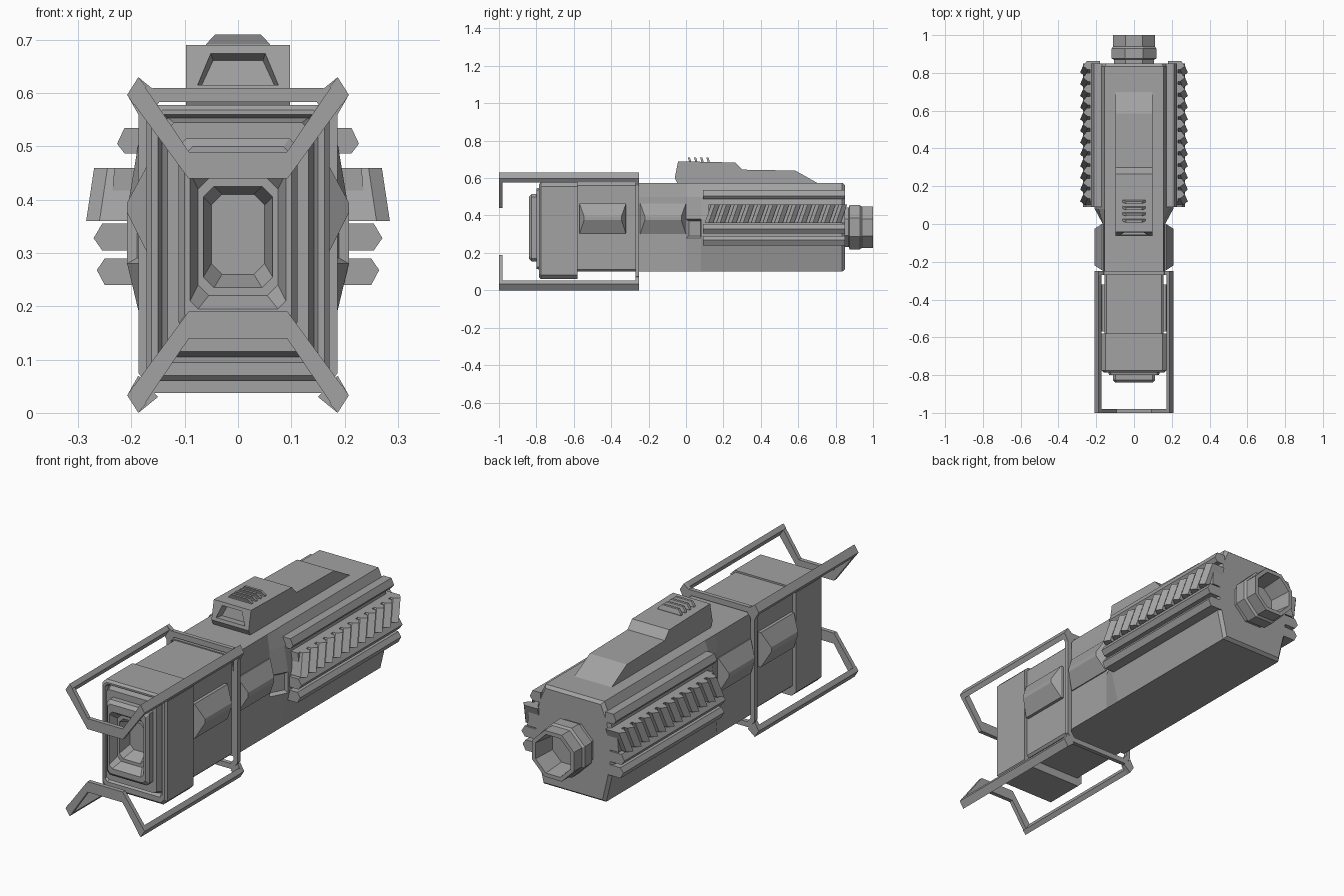
import bpy, bmesh
from math import cos, sin, pi

cube = bpy.data.objects.get("Cube")
if cube:
    bpy.data.objects.remove(cube, do_unlink=True)

grey = bpy.data.materials.new("gunmetal_grey")
grey.use_nodes = True
COLOUR = (0.36, 0.36, 0.36, 1)
grey.diffuse_color = COLOUR
grey.node_tree.nodes["Principled BSDF"].inputs["Base Color"].default_value = COLOUR


def finish(name, bm, mirror=False):
    bmesh.ops.recalc_face_normals(bm, faces=bm.faces)
    mesh = bpy.data.meshes.new(name)
    bm.to_mesh(mesh)
    bm.free()
    mesh.materials.append(grey)
    obj = bpy.data.objects.new(name, mesh)
    bpy.context.collection.objects.link(obj)
    if mirror:
        obj.modifiers.new("Mirror", "MIRROR")
    return obj


def loft(rings, loop=False):
    """Skin a list of equal-length 3D rings, capped unless looped."""
    bm = bmesh.new()
    vs = [[bm.verts.new(p) for p in ring] for ring in rings]
    n = len(vs[0])
    for a, b in zip(vs, vs[1:] + (vs[:1] if loop else [])):
        for i in range(n):
            j = (i + 1) % n
            bm.faces.new((a[i], a[j], b[j], b[i]))
    if not loop:
        bm.faces.new(vs[0])
        bm.faces.new(vs[-1])
    bmesh.ops.recalc_face_normals(bm, faces=bm.faces)
    return bm


def at_y(pts, y):
    return [(x, y, z) for x, z in pts]


def along_y(pts, y0, y1):
    return loft([at_y(pts, y0), at_y(pts, y1)])


def sym(half):
    """Complete a right-half outline across x = 0."""
    return half + [(-x, z) for x, z in reversed(half)]


def cham(hx, z0, z1, c):
    """Rectangle with chamfered corners."""
    return sym([(hx - c, z1), (hx, z1 - c), (hx, z0 + c), (hx - c, z0)])


# Rear body: plain section flaring into the wide six-sided housing
plain = sym([(.155, .575), (.165, .5), (.165, .38), (.165, .28), (.165, .10)])
wide = sym([(.155, .575), (.188, .5), (.208, .38), (.208, .28), (.165, .10)])
end = [(x * .94, .335 + (z - .335) * .95) for x, z in wide]
bm = loft([at_y(plain, -.27), at_y(plain, 0), at_y(wide, .08),
           at_y(wide, .835), at_y(end, .85)])
flares = [f for f in bm.faces if 0 < f.calc_center_median().y < .08
          and abs(f.normal.x) > .5 and .3 < f.calc_center_median().z < .4]
bmesh.ops.inset_region(bm, faces=flares, thickness=.015, depth=-.015)
finish("rear_body", bm)

# Slimmer middle body
finish("middle_body", along_y(cham(.155, .10, .57, .01), -.60, -.24))

# Front block with stepped face, groove, nose and funnel opening
steps = [(-.58, .172, .06, .578, .022), (-.775, .172, .06, .578, .022),
         (-.785, .162, .07, .568, .02), (-.785, .15, .095, .56, .012),
         (-.765, .143, .105, .553, .012), (-.80, .132, .115, .545, .012),
         (-.80, .112, .155, .515, .015), (-.825, .112, .155, .515, .015),
         (-.84, .10, .17, .50, .015), (-.84, .09, .195, .465, .015),
         (-.80, .075, .22, .44, .02), (-.80, .065, .235, .425, .02),
         (-.74, .05, .26, .41, .02)]
finish("front_block", loft([at_y(cham(*s[1:]), s[0]) for s in steps]))

# Hipped side pads
for name, y0, y1 in (("front_side_pad", -.57, -.32), ("rear_side_pad", -.245, 0)):
    def pad(x, dy, z0, z1):
        return [(x, y0 + dy, z0), (x, y1 - dy, z0), (x, y1 - dy, z1), (x, y0 + dy, z1)]
    finish(name, loft([pad(.14, 0, .30, .465), pad(.17, 0, .30, .465),
                       pad(.208, .025, .375, .395)]), True)

# Guard cage: ring round the body, corner rails and front loops
outer = sym([(.16, .61), (.187, .57), (.187, .075), (.16, .037)])
inner = sym([(.148, .583), (.165, .56), (.165, .085), (.148, .062)])
finish("cage_ring", loft([at_y(outer, -.27), at_y(outer, -.25),
                          at_y(inner, -.25), at_y(inner, -.27)], True))
rail = [(.187, .63), (.208, .597), (.195, .577), (.172, .612)]
bar = sym([(.092, .49), (.187, .63), (.208, .597), (.093, .44)])
for side in ("upper", "lower"):
    def flip(pts):
        return pts if side == "upper" else [(x, .63 - z) for x, z in pts]
    finish(side + "_cage_rail", along_y(flip(rail), -1, -.25), True)
    finish(side + "_cage_loop", along_y(flip(bar), -1, -.98))
    tab = [(.187, .63), (.208, .597), (.187, .56), (.15, .60)]
    finish(side + "_cage_corner", along_y(flip(tab), -.27, -.25), True)

# Long side rails on the housing
for name, x, tip, z0, z1, zt in (("upper_side_rail", .213, .227, .487, .535, .505),
                                 ("middle_side_rail", .255, .271, .305, .355, .328),
                                 ("lower_side_rail", .25, .265, .24, .29, .268)):
    outline = [(.17, z0), (x, z0), (tip, zt), (x, z1), (.17, z1)]
    finish(name, along_y(outline, .09, .85), True)

# Slanted grip teeth on a backing strip
strip = [(.17, .36), (.24, .36), (.232, .46), (.17, .46)]
finish("grip_strip", along_y(strip, .12, .85), True)
for i in range(12):
    y = .10 + i * .062

    def tooth(top, z, lean):
        return [(.18, y + lean, z), (top - .025, y + lean, z), (top, y + .02 + lean, z),
                (top - .02, y + .045 + lean, z), (.18, y + .045 + lean, z)]
    finish("grip_tooth", loft([tooth(.285, .36, 0), tooth(.27, .46, .035)]), True)

# Sight housing on top with a recessed front window
profile = [(-.04, .56), (-.06, .60), (-.042, .69), (.265, .683), (.30, .645),
           (.585, .64), (.70, .575), (.70, .56)]
bm = loft([[(x, y, z) for y, z in profile] for x in (-.098, .098)])
front = [f for f in bm.faces if f.normal.y < -.9 and f.calc_center_median().z > .6]
bmesh.ops.inset_region(bm, faces=front, thickness=.022)
for v in front[0].verts:
    v.co.x *= .62 if v.co.z > .64 else .92
bmesh.ops.inset_region(bm, faces=front, thickness=.008, depth=-.035)
finish("sight_housing", bm)

# Small fins on the sight
for i in range(4):
    y = .015 + i * .033

    def fin(hx, z, y):
        return [(-hx, y, z), (hx, y, z), (hx, y + .012, z), (-hx, y + .012, z)]
    finish("sight_fin", loft([fin(.062, .68, y), fin(.06, .692, y),
                              fin(.043, .71, y - .006)]))

# Hollow eight-sided rear nozzle
def octagon(y, apothem):
    r = apothem / cos(pi / 8)
    return [(r * cos(pi / 8 + k * pi / 4), y, .337 + r * sin(pi / 8 + k * pi / 4))
            for k in range(8)]


nozzle = [(.83, .106), (.87, .106), (.875, .118), (.93, .118), (.94, .11),
          (1, .11), (1, .092), (.94, .085), (.89, .08)]
finish("rear_nozzle", loft([octagon(*s) for s in nozzle]))
